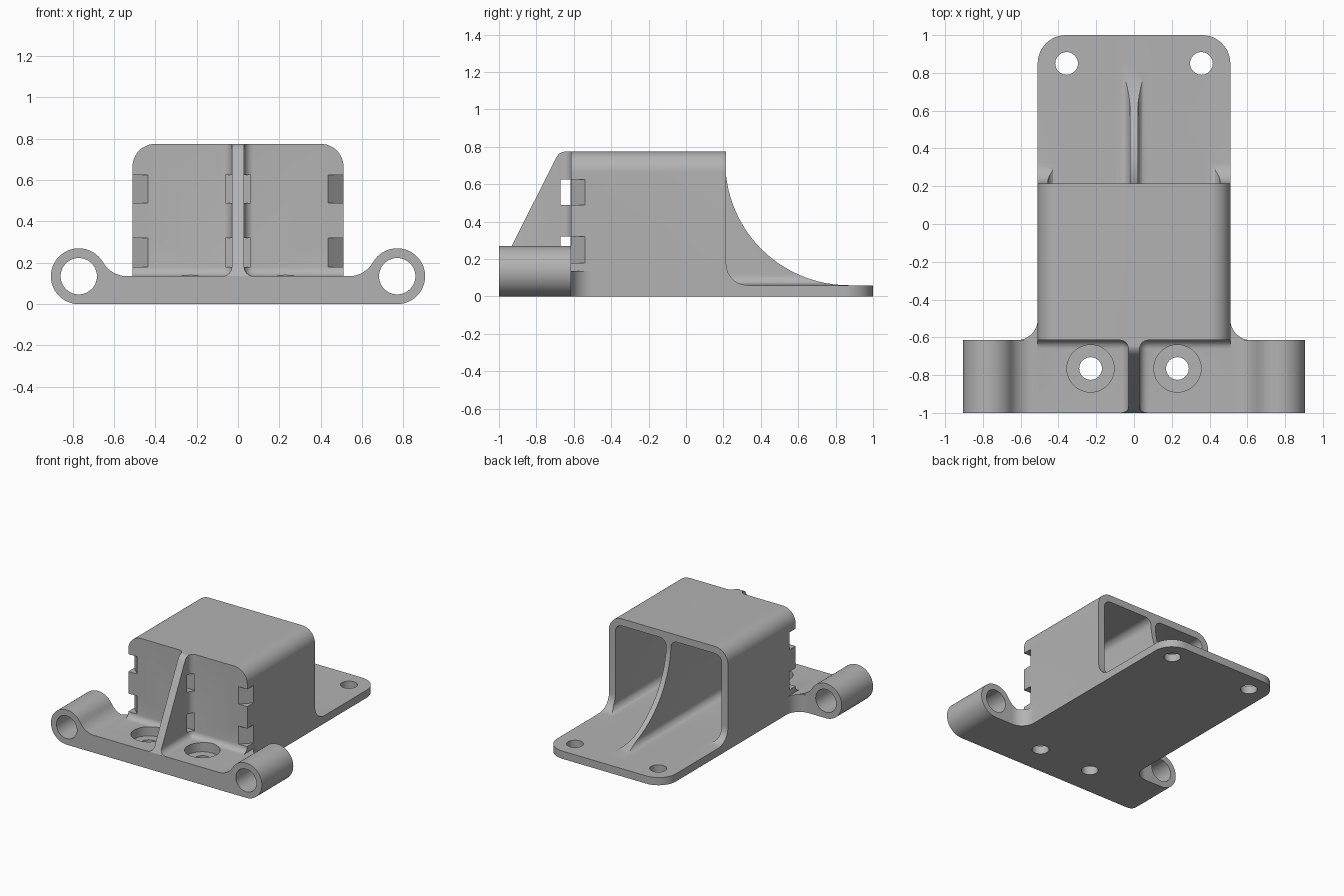
import bpy, bmesh
from math import sin, cos, radians, pi

if "Cube" in bpy.data.objects:
    bpy.data.objects.remove(bpy.data.objects["Cube"], do_unlink=True)

grey = bpy.data.materials.new("plain grey")
grey.use_nodes = True
grey.diffuse_color = (0.45, 0.45, 0.45, 1)
grey.node_tree.nodes["Principled BSDF"].inputs["Base Color"].default_value = (0.45, 0.45, 0.45, 1)


def arc(cx, cy, r, start, end, n=12):
    """Points on an arc, angles in degrees."""
    steps = [radians(start + (end - start) * i / n) for i in range(n + 1)]
    return [(cx + r * cos(t), cy + r * sin(t)) for t in steps]


def finish(bm, name):
    bmesh.ops.recalc_face_normals(bm, faces=bm.faces[:])
    mesh = bpy.data.meshes.new(name)
    bm.to_mesh(mesh)
    bm.free()
    mesh.materials.append(grey)
    ob = bpy.data.objects.new(name, mesh)
    bpy.context.collection.objects.link(ob)
    return ob


def prism(name, pts, axis, a, b):
    """Extrude a 2D outline along an axis from a to b."""
    place = {"x": lambda u, v, w: (w, u, v),
             "y": lambda u, v, w: (u, w, v),
             "z": lambda u, v, w: (u, v, w)}[axis]
    bm = bmesh.new()
    low = [bm.verts.new(place(u, v, a)) for u, v in pts]
    high = [bm.verts.new(place(u, v, b)) for u, v in pts]
    bm.faces.new(low)
    bm.faces.new(high)
    for i in range(len(pts)):
        j = (i + 1) % len(pts)
        bm.faces.new((low[i], low[j], high[j], high[i]))
    return finish(bm, name)


def box(name, xs, ys, zs, radius=0):
    """Box between limits, with optional rounded edges."""
    bm = bmesh.new()
    bmesh.ops.create_cube(bm, size=1)
    for v in bm.verts:
        v.co = [(lim[0] + lim[1]) / 2 + c * abs(lim[1] - lim[0])
                for c, lim in zip(v.co, (xs, ys, zs))]
    if radius:
        bmesh.ops.bevel(bm, geom=bm.edges[:], offset=radius, segments=6,
                        profile=0.5, affect="EDGES")
    return finish(bm, name)


def disc(name, x, y, r, axis, a, b):
    return prism(name, arc(x, y, r, 0, 360, 40)[:-1], axis, a, b)


def mirror(pts):
    return [(-x, y) for x, y in reversed(pts)]


def combine(target, tool, operation):
    tool.hide_render = True
    mod = target.modifiers.new("combine", "BOOLEAN")
    mod.operation = operation
    mod.solver = "EXACT"
    mod.object = tool
    bpy.context.view_layer.objects.active = target
    bpy.ops.object.modifier_apply(modifier=mod.name)
    bpy.data.objects.remove(tool, do_unlink=True)


def cut(tool):
    combine(body, tool, "DIFFERENCE")


def add(tool):
    combine(body, tool, "UNION")


FRONT, WALL, BACK = -1.0, -0.615, 0.215
HALF, TOP, FLOOR, DECK = 0.51, 0.775, 0.06, 0.135

# Housing with rounded top corners, long enough to include the front rib
corner = [(HALF, 0)] + arc(HALF - 0.11, TOP - 0.11, 0.11, 0, 90)
body = prism("mounting_bracket", corner + mirror(corner), "y", FRONT, BACK)

# Slanted front edge of the rib
slope = [(-1.2, 0.1), (-1.0175, 0.1), (-0.695, 0.74), (-0.68, 0.762),
         (-0.66, 0.772), (-0.63, 0.78), (-0.63, 1), (-1.2, 1)]
cut(prism("slope_cutter", slope, "x", -1, 1))

# Filleted pockets on both sides of the front rib
for s in (-1, 1):
    cut(box("front_pocket", (s * 0.03, s * 1.5), (-2, WALL), (DECK, 2), 0.045))

# Front base with hinge barrels
half = arc(0.77, DECK, DECK, -90, 150, 32) + arc(0.536, 0.27, 0.135, -30, -90)[1:]
add(prism("front_base", half + mirror(half), "y", FRONT, WALL))

# Rear plate with rounded corners
side = [(HALF, -0.7)] + arc(HALF - 0.15, 0.85, 0.15, 0, 90)
add(prism("rear_plate", side + mirror(side), "z", 0, FLOOR))

# Curved gussets between base and housing sides
gusset = [(0.48, -0.66), (0.62, -0.66)] + arc(0.62, -0.505, 0.11, 270, 180) + [(0.48, -0.505)]
add(prism("left_gusset", gusset, "z", 0, DECK))
add(prism("right_gusset", mirror(gusset), "z", 0, DECK))

# Rear rib and the side wall tails
rib = [(0.1, 0.03), (0.87, 0.03)] + arc(0.87, 0.72, 0.66, 270, 187, 24) + [(0.1, 0.64)]
add(prism("rear_rib", rib, "x", -0.1, 0.1))
tail = [(0.1, 0.03), (0.33, 0.03)] + arc(0.33, 0.175, 0.115, 270, 180) + [(0.1, 0.175)]
add(prism("left_tail", tail, "x", 0.38, HALF))
add(prism("right_tail", tail, "x", -HALF, -0.38))

for s in (-1, 1):
    # Cavity open to the rear
    cut(box("cavity", (s * 0.02, s * 0.455), (-0.555, 2), (FLOOR, 0.72), 0.055))
    # Hinge bores and screw holes
    cut(disc("hinge_bore", s * 0.77, DECK, 0.088, "y", -1.2, -0.4))
    cut(disc("front_hole", s * 0.23, -0.765, 0.06, "z", -0.1, 0.3))
    cut(disc("counterbore", s * 0.23, -0.765, 0.125, "z", 0.065, 0.3))
    cut(disc("rear_hole", s * 0.357, 0.85, 0.06, "z", -0.1, 0.3))

# Strap slots: chamfered corner notches and openings through the front rib
notch = [(0.41, -0.64), (0.6, -0.7), (0.535, -0.515)]
for low, high in ((0.18, 0.32), (0.49, 0.625)):
    cut(prism("left_notch", notch, "z", low, high))
    cut(prism("right_notch", mirror(notch), "z", low, high))
    cut(box("rib_slot", (-0.06, 0.06), (-0.67, -0.605), (low, high)))

# Smooth rounded areas, keep hard edges
bpy.ops.object.select_all(action="DESELECT")
body.select_set(True)
bpy.context.view_layer.objects.active = body
bpy.ops.object.shade_smooth_by_angle(angle=pi / 6)
